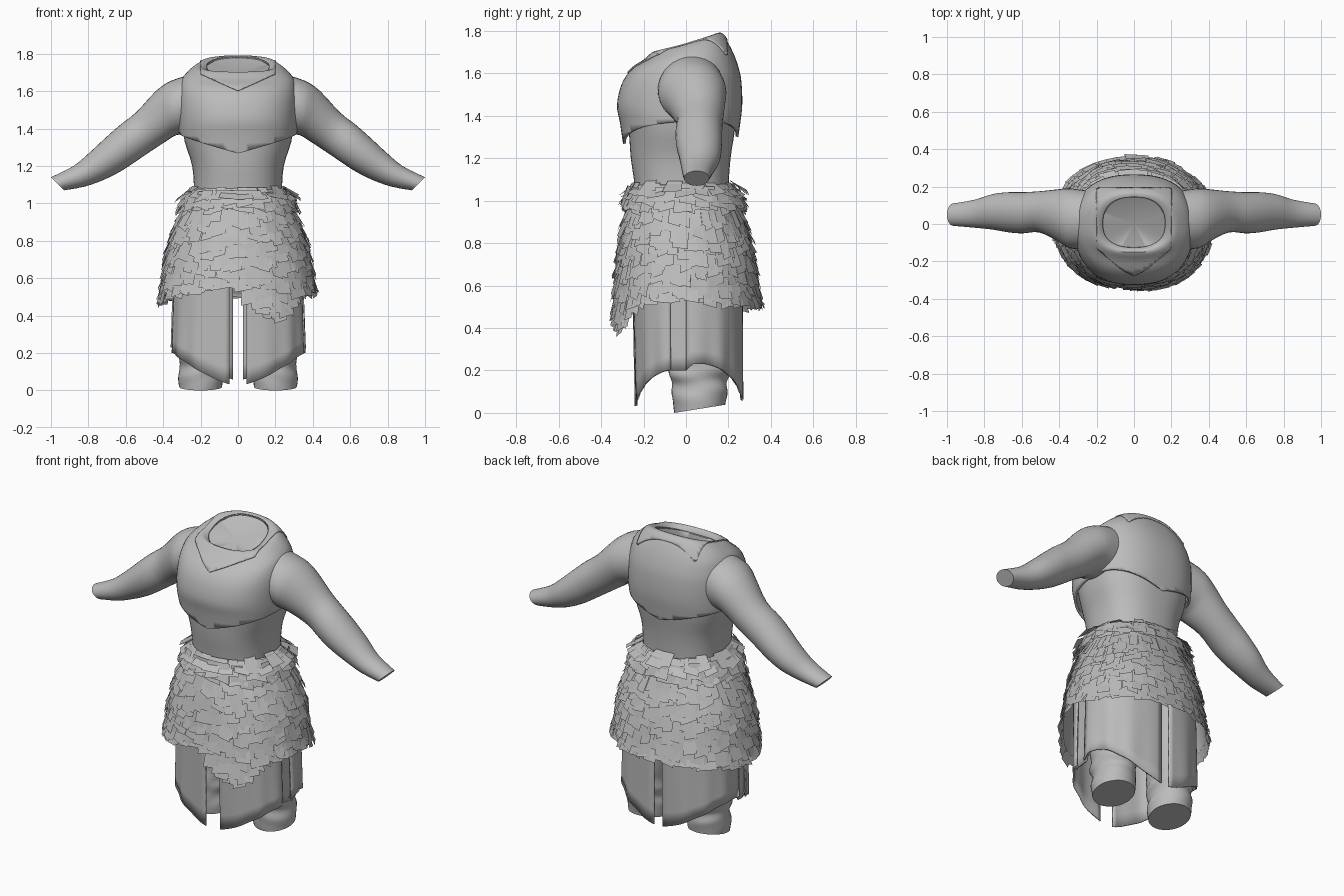
import bpy, bmesh, math, random
from mathutils import Vector

random.seed(4)
SIDES = 64
if "Cube" in bpy.data.objects:
    bpy.data.objects.remove(bpy.data.objects["Cube"])

grey = bpy.data.materials.new("plain_grey")
grey.use_nodes = True
grey.diffuse_color = (0.5, 0.5, 0.5, 1)
grey.node_tree.nodes["Principled BSDF"].inputs["Base Color"].default_value = grey.diffuse_color


def finish(name, bm, smooth=True, closed=False, thickness=0):
    """Turn a bmesh into a named, shaded object."""
    if closed:
        bmesh.ops.recalc_face_normals(bm, faces=bm.faces)
    mesh = bpy.data.meshes.new(name)
    bm.to_mesh(mesh)
    bm.free()
    mesh.materials.append(grey)
    obj = bpy.data.objects.new(name, mesh)
    bpy.context.collection.objects.link(obj)
    if smooth:
        bpy.ops.object.select_all(action="DESELECT")
        obj.select_set(True)
        bpy.context.view_layer.objects.active = obj
        bpy.ops.object.shade_smooth_by_angle(angle=math.radians(40))
    if thickness:
        mod = obj.modifiers.new("thickness", "SOLIDIFY")
        mod.thickness = thickness
        mod.offset = -1
    return obj


def refine(rows, steps=3):
    """Catmull-Rom resampling of a list of number tuples."""
    out = []
    for i in range(len(rows) - 1):
        a, b, c, d = (rows[min(max(k, 0), len(rows) - 1)] for k in range(i - 1, i + 3))
        for s in range(steps):
            t = s / steps
            out.append([q + t / 2 * (r - p + t * (2*p - 5*q + 4*r - u + t * (3*(q - r) + u - p)))
                        for p, q, r, u in zip(a, b, c, d)])
    return out + [list(rows[-1])]


def interp(table, x):
    """Linear look-up in rows sorted by their first value."""
    for lo, hi in zip(table, table[1:]):
        if x <= hi[0]:
            t = max(0, (x - lo[0]) / (hi[0] - lo[0]))
            return [p + t * (q - p) for p, q in zip(lo[1:], hi[1:])]
    return list(table[-1][1:])


def oval(angle, wide, front, back, power=2.4):
    """Point on a rounded body outline; angle 0 is +x."""
    c, s = math.cos(angle), math.sin(angle)
    x = math.copysign(abs(c) ** (2 / power), c) * wide
    y = math.copysign(abs(s) ** (2 / power), s) * (back if s > 0 else front)
    return x, y


def body_ring(row, power=2.4):
    z, tilt, wide, front, back = row
    pts = [oval(math.tau * i / SIDES, wide, front, back, power) for i in range(SIDES)]
    return [(x, y, z + tilt * y) for x, y in pts]


def loft(rings, loop=True, caps=False):
    bm = bmesh.new()
    grid = [[bm.verts.new(p) for p in ring] for ring in rings]
    n = len(rings[0])
    for lo, hi in zip(grid, grid[1:]):
        for i in range(n if loop else n - 1):
            j = (i + 1) % n
            bm.faces.new((lo[i], lo[j], hi[j], hi[i]))
    if caps:
        bm.faces.new(grid[0][::-1])
        bm.faces.new(grid[-1])
    return bm


def trim(bm, point, normal):
    """Discard everything on the side the normal points to."""
    bmesh.ops.bisect_plane(bm, geom=bm.verts[:] + bm.edges[:] + bm.faces[:],
                           plane_co=point, plane_no=normal, clear_outer=True)


# Torso with a sunken neck cap
torso_rows = [(.9, 0, .24, .24, .2), (1.05, 0, .235, .24, .2), (1.2, 0, .245, .26, .21),
              (1.33, 0, .285, .27, .23), (1.45, 0, .3, .29, .24), (1.55, 0, .3, .27, .24),
              (1.64, 0, .28, .21, .22), (1.7, .2, .21, .14, .16), (1.72, .4, .163, .128, .143)]
bm = loft([body_ring(r) for r in refine(torso_rows)])
bm.verts.ensure_lookup_table()
rim = bm.verts[-SIDES:]
pit = bm.verts.new((0, 0, 1.69))
for i in range(SIDES):
    bm.faces.new((rim[i], rim[(i + 1) % SIDES], pit))
finish("torso", bm)

# Chest armour with a pointed lower edge
armour_rows = [(1.22, 0, .285, .29, .235), (1.36, 0, .315, .31, .255), (1.45, 0, .32, .325, .265),
               (1.55, 0, .32, .303, .262), (1.62, 0, .312, .255, .25), (1.68, .1, .29, .195, .22),
               (1.735, .25, .22, .15, .175), (1.725, .4, .168, .13, .145)]
armour_rings = [body_ring(r) for r in refine(armour_rows, 4)]
bm = loft(armour_rings)
for side in (1, -1):
    trim(bm, (0, 0, 1.285), (side * .28, .06, -1))
finish("chest_armour", bm, thickness=.014)

# Raised yoke around the neck, pointed at the front
bm = loft(armour_rings)
for side in (1, -1):
    trim(bm, (side * .2, 0, 0), (side, 0, 0))
    trim(bm, (0, 0, 1.6), (side * .45, 0, -1))
trim(bm, (0, .19, 0), (0, 1, 0))
bm.normal_update()
for v in bm.verts:
    v.co += v.normal * .006
finish("neck_yoke", bm, thickness=.008)

# Arms: top x, top z, bottom x, bottom z, front y, back y
arm_rows = [(.25, 1.69, .27, 1.37, -.13, .18), (.36, 1.655, .33, 1.365, -.13, .19),
            (.44, 1.6, .38, 1.335, -.09, .185), (.545, 1.487, .465, 1.28, -.045, .175),
            (.63, 1.42, .56, 1.215, -.05, .17), (.706, 1.353, .63, 1.17, -.045, .17),
            (.79, 1.275, .72, 1.125, -.03, .16), (.88, 1.2, .82, 1.09, -.02, .13),
            (1, 1.14, .93, 1.07, -.01, .11)]
for side, name in ((1, "left"), (-1, "right")):
    rings = []
    for tx, tz, bx, bz, y0, y1 in refine(arm_rows):
        mid = Vector((side * (tx + bx) / 2, (y0 + y1) / 2, (tz + bz) / 2))
        up = Vector((side * (tx - bx) / 2, 0, (tz - bz) / 2))
        across = Vector((0, (y1 - y0) / 2, 0))
        rings.append([mid + across * math.cos(a) + up * math.sin(a)
                      for a in (math.tau * i / 32 for i in range(32))])
    finish(name + "_arm", loft(rings, caps=True), closed=True)

# Legs in wrinkled trousers, cut off at the ankle
leg_rows = [(0, .115, .12), (.07, .12, .13), (.13, .108, .13), (.18, .12, .145),
            (.24, .115, .14), (.4, .125, .15), (.75, .13, .16)]
for side, name in ((1, "left"), (-1, "right")):
    rings = []
    for z, wide, deep in refine(leg_rows, 4):
        ring = []
        for i in range(32):
            a = math.tau * i / 32
            fold = 1 + .03 * math.sin(3 * a + z * 60) * min(1, z * 10)
            y = .065 + deep * fold * math.sin(a)
            level = z + .16 * (y + .055) * max(0, 1 - z * 3)
            ring.append((side * (.2 + wide * fold * math.cos(a)), y, level))
        rings.append(ring)
    finish(name + "_leg", loft(rings, caps=True), closed=True)


# Long cloth panels, split at front, back and sides
def cloth(name, start, end, scale=1.0, lift=0.0):
    rings = []
    for level in range(9):
        t = level / 8
        ring = []
        for i in range(25):
            a = math.radians(start + (end - start) * i / 24)
            fold = scale * (1 + .012 * math.sin(a * 14) * (1 - t))
            x, y = oval(a, .36 - .015 * t, .24 + .015 * t, .268, 2.6)
            hem = .025 + lift + .175 * min(1, abs(x) / .35) ** 1.5 + (.03 if y > 0 else 0)
            ring.append((x * fold, y * fold, hem + t * (.72 - hem)))
        rings.append(ring)
    finish(name, loft(rings, loop=False), thickness=.008)


cloth("left_front_panel", 274, 348)
cloth("right_front_panel", 192, 266)
cloth("left_back_panel", 0, 88)
cloth("right_back_panel", 92, 180)
cloth("left_side_strip", 340, 364, .955)
cloth("right_side_strip", 176, 200, .955)

# Shaggy skirt: body shape by height, and uneven hem by angle
skirt = [(.36, .42, .345, .35), (.5, .412, .335, .345), (.6, .395, .328, .33),
         (.7, .382, .318, .318), (.8, .358, .308, .3), (.9, .322, .292, .272),
         (.97, .29, .272, .252), (1.08, .25, .245, .215)]
hem_line = [(0, .55), (20, .52), (45, .52), (90, .51), (135, .5), (180, .46), (200, .48),
            (235, .53), (266, .57), (283, .42), (300, .39), (312, .43), (322, .52), (360, .55)]


def skirt_point(angle, z, out=0.0):
    wide, front, back = interp(skirt, z)
    x, y = oval(angle, wide + out, front + out, back + out, 2.2)
    return x, y, z


def hem_at(angle):
    return interp(hem_line, math.degrees(angle) % 360)[0]


rings = []
for level in range(13):
    ring = []
    for i in range(SIDES):
        a = math.tau * i / SIDES
        low = hem_at(a) + .03
        ring.append(skirt_point(a, low + (1.06 - low) * level / 12))
    rings.append(ring)
finish("skirt_lining", loft(rings))


def card(bm, angle, half, top, bottom, out_top, out_low):
    """One flat hanging tuft with a slightly crooked end."""
    skew = random.uniform(-.012, .012)
    pts = (skirt_point(angle - half, bottom + skew, out_low),
           skirt_point(angle + half, bottom - skew, out_low + random.uniform(-.006, .006)),
           skirt_point(angle + half, top, out_top), skirt_point(angle - half, top, out_top))
    bm.faces.new([bm.verts.new(p) for p in pts])


bm = bmesh.new()
for row in range(16):
    count = 46
    for i in range(count):
        a = math.tau * (i + .5 * (row % 2) + random.uniform(-.3, .3)) / count
        top = .98 - row * .037 + random.uniform(-.012, .012)
        hem = hem_at(a)
        if top > hem + .025:
            bottom = max(top - random.uniform(.075, .115), hem - random.uniform(0, .025))
            card(bm, a, random.uniform(.06, .1), top, bottom, .003, random.uniform(.012, .026))
finish("skirt_tufts", bm, smooth=False)

# Waist ruff: broad tufts spreading outward, and a narrow belt row
bm = bmesh.new()
for top, length, out_top, out_low, count in ((1.075, .09, .01, .04, 34), (1.06, .1, .03, .036, 30),
                                             (1.085, .06, -.005, .055, 26), (1.0, .05, .02, .03, 40)):
    for i in range(count):
        a = math.tau * (i + random.uniform(-.25, .25)) / count
        z = top + random.uniform(-.012, .012)
        card(bm, a, 3.6 / count, z, z - length + random.uniform(-.015, .015),
             out_top, out_low + random.uniform(-.008, .01))
finish("waist_ruff", bm, smooth=False)
